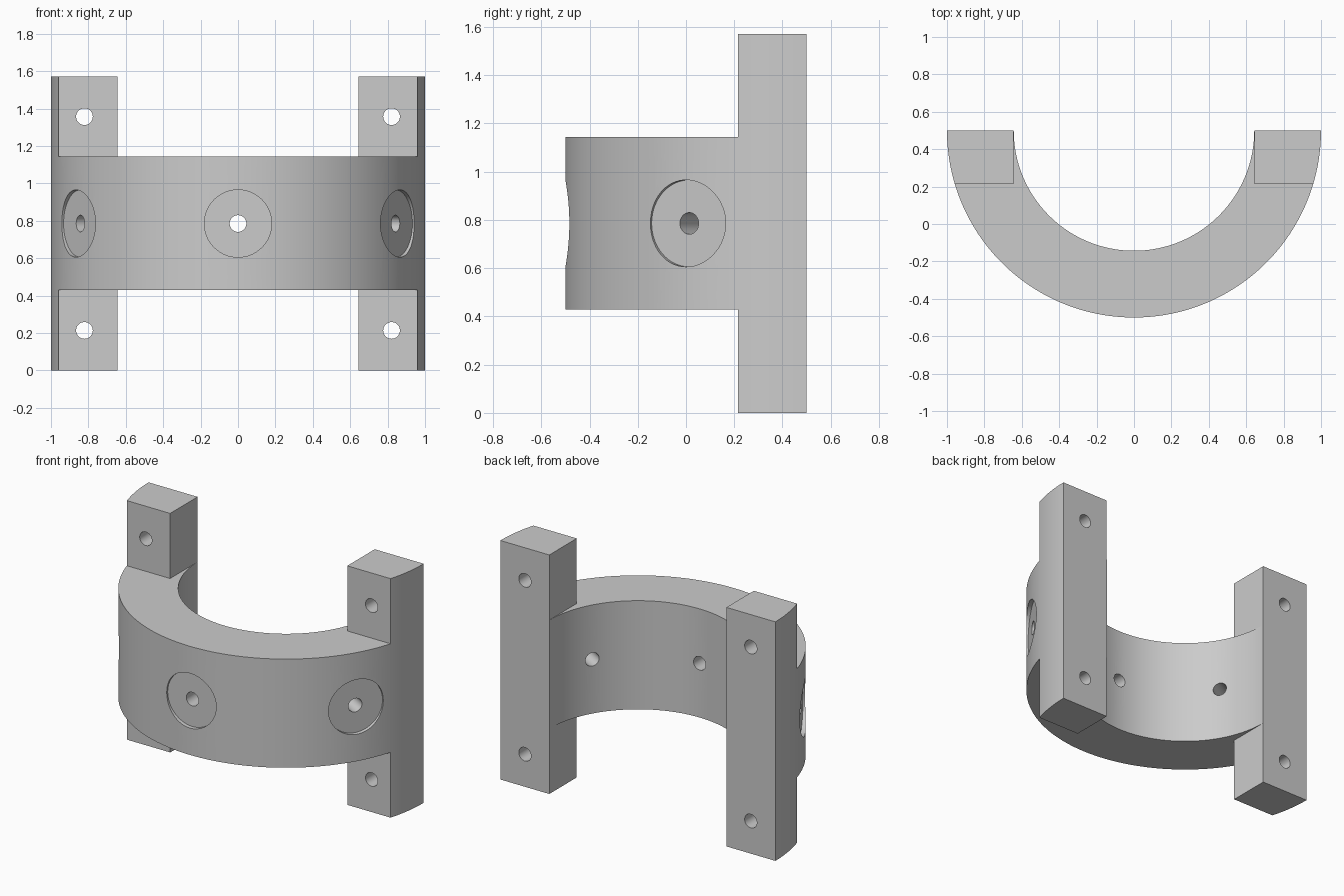
import bpy
import bmesh
from math import sin, cos, pi, radians
from mathutils import Matrix, Vector

if "Cube" in bpy.data.objects:
    bpy.data.objects.remove(bpy.data.objects["Cube"], do_unlink=True)

OUTER, INNER, BACK = 1.0, 0.643, 0.5      # band radii, and y of the flat back
HEIGHT, BAND_LOW, BAND_HIGH = 1.571, 0.429, 1.143
MID = HEIGHT / 2
POST_FRONT = 0.215
HOLE, RECESS, FLOOR = 0.0446, 0.18, 0.973  # bore radius, recess radius, recess floor distance
SEGMENTS = 96

grey = bpy.data.materials.new("plain grey")
grey.use_nodes = True
grey.diffuse_color = (0.6, 0.6, 0.6, 1)
grey.node_tree.nodes["Principled BSDF"].inputs["Base Color"].default_value = (0.6, 0.6, 0.6, 1)


def make_object(name, bm):
    bmesh.ops.recalc_face_normals(bm, faces=bm.faces)
    mesh = bpy.data.meshes.new(name)
    bm.to_mesh(mesh)
    bm.free()
    mesh.materials.append(grey)
    obj = bpy.data.objects.new(name, mesh)
    bpy.context.collection.objects.link(obj)
    return obj


def prism(name, outline, low, high):
    bm = bmesh.new()
    face = bm.faces.new([bm.verts.new((x, y, low)) for x, y in outline])
    top = bmesh.ops.extrude_face_region(bm, geom=[face])["geom"]
    bmesh.ops.translate(bm, vec=(0, 0, high - low),
                        verts=[v for v in top if isinstance(v, bmesh.types.BMVert)])
    return make_object(name, bm)


def rod(name, radius, start, end, sides=48):
    start, end = Vector(start), Vector(end)
    axis = end - start
    turn = axis.to_track_quat("Z", "Y").to_matrix().to_4x4()
    bm = bmesh.new()
    bmesh.ops.create_cone(bm, cap_ends=True, segments=sides, radius1=radius, radius2=radius,
                          depth=axis.length,
                          matrix=Matrix.Translation((start + end) / 2) @ turn)
    return make_object(name, bm)


def arc(radius):
    angles = [pi * i / SEGMENTS for i in range(SEGMENTS + 1)]
    return [(radius * cos(a), BACK - radius * sin(a)) for a in angles]


# Full-height half ring, carved down to a band with four post ends
body = prism("half_clamp", arc(OUTER) + arc(INNER)[::-1], 0, HEIGHT)

# T-shaped clearance leaves the posts at the two back corners
gap = INNER + 0.001
clearance = [(-2, -2), (2, -2), (2, POST_FRONT), (gap, POST_FRONT), (gap, 1),
             (-gap, 1), (-gap, POST_FRONT), (-2, POST_FRONT)]
cutters = [prism("lower_clearance", clearance, -1, BAND_LOW),
           prism("upper_clearance", clearance, BAND_HIGH, HEIGHT + 1)]

# Bolt holes through the post ends
for x in (-0.821, 0.821):
    for z in (0.214, HEIGHT - 0.214):
        cutters.append(rod("bolt_hole", HOLE, (x, 0, z), (x, 1, z)))

# Radial bores with flat round recesses on the outside
for degrees in (-60, 0, 60):
    a = radians(degrees)

    def at(d):
        return (d * sin(a), BACK - d * cos(a), MID)

    cutters.append(rod("recess", RECESS, at(FLOOR), at(1.2), 64))
    cutters.append(rod("radial_bore", HOLE, at(0.5), at(1.3)))

for cutter in cutters:
    cutter.hide_render = True
    cut = body.modifiers.new(cutter.name, "BOOLEAN")
    cut.operation = "DIFFERENCE"
    cut.solver = "EXACT"
    cut.object = cutter

# Apply the cuts, then drop the cutters
bpy.ops.object.select_all(action="DESELECT")
bpy.context.view_layer.objects.active = body
body.select_set(True)
for name in [m.name for m in body.modifiers]:
    bpy.ops.object.modifier_apply(modifier=name)
for cutter in cutters:
    bpy.data.objects.remove(cutter, do_unlink=True)
bpy.ops.object.shade_smooth_by_angle(angle=radians(30))
